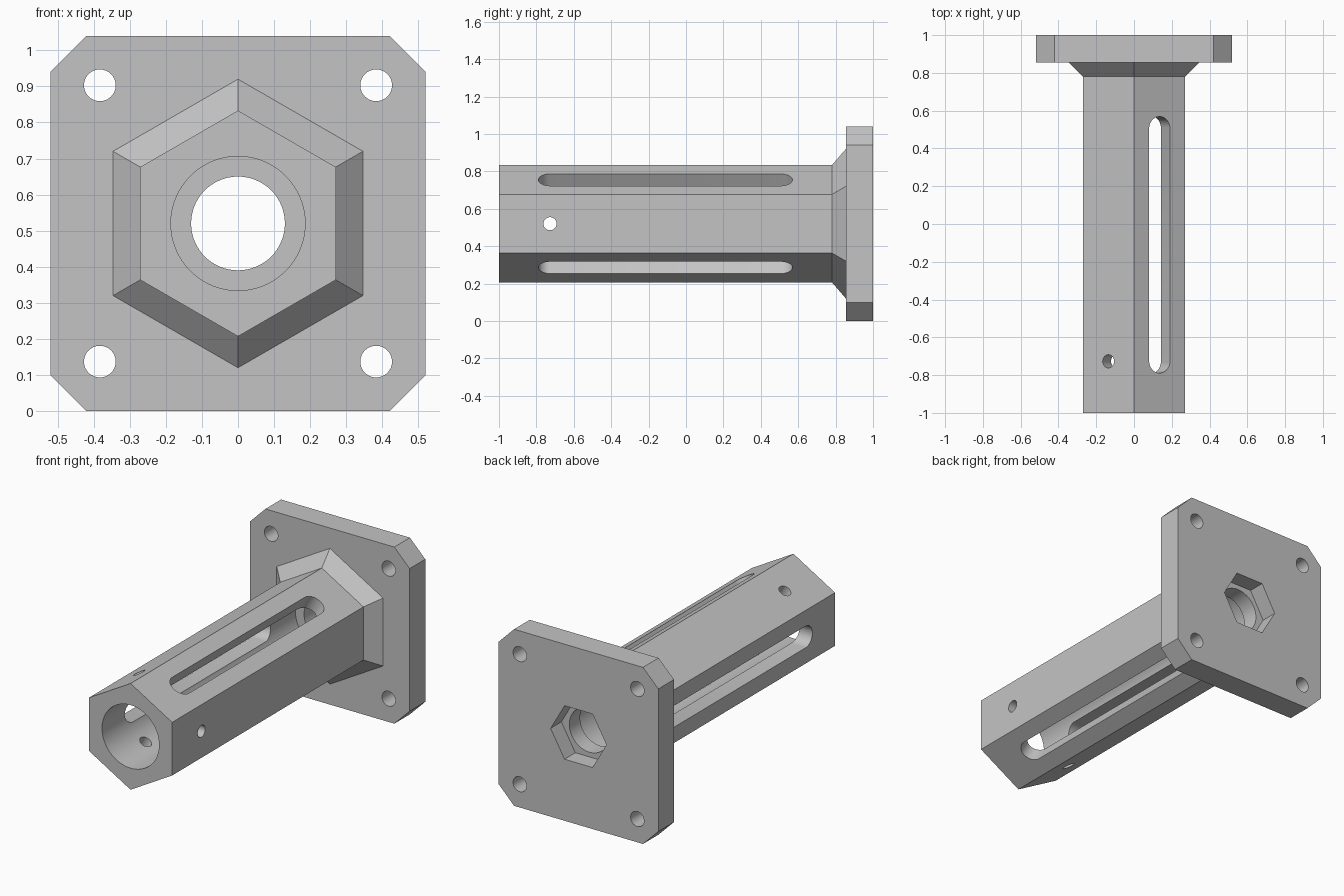
import bpy, bmesh
from math import cos, sin, pi, radians
from mathutils import Vector

if "Cube" in bpy.data.objects:
    bpy.data.objects.remove(bpy.data.objects["Cube"], do_unlink=True)

MID = 0.52                      # height of the tube axis
AXIS = Vector((0, 0, MID))
Y = Vector((0, 1, 0))

metal = bpy.data.materials.new("plain grey")
metal.use_nodes = True
grey = (0.55, 0.55, 0.55, 1)
metal.diffuse_color = grey
metal.node_tree.nodes["Principled BSDF"].inputs["Base Color"].default_value = grey


def loft(name, rings):
    """Closed solid through a row of equal-sized rings."""
    bm = bmesh.new()
    loops = [[bm.verts.new(p) for p in ring] for ring in rings]
    bm.faces.new(loops[0])
    bm.faces.new(loops[-1])
    for a, b in zip(loops, loops[1:]):
        for i in range(len(a)):
            j = (i + 1) % len(a)
            bm.faces.new((a[i], a[j], b[j], b[i]))
    bmesh.ops.recalc_face_normals(bm, faces=bm.faces)
    mesh = bpy.data.meshes.new(name)
    bm.to_mesh(mesh)
    bm.free()
    mesh.materials.append(metal)
    obj = bpy.data.objects.new(name, mesh)
    bpy.context.scene.collection.objects.link(obj)
    return obj


def ring(radius, y, sides, turn=0.0, x=0.0, z=0.0):
    """Regular polygon facing along y."""
    return [AXIS + Vector((x + radius * cos(turn + 2 * pi * i / sides), y,
                           z + radius * sin(turn + 2 * pi * i / sides)))
            for i in range(sides)]


def rod(name, radius, y0, y1, sides, **kw):
    return loft(name, [ring(radius, y, sides, **kw) for y in (y0, y1)])


def boolean(target, other, operation):
    mod = target.modifiers.new(other.name, 'BOOLEAN')
    mod.operation = operation
    mod.solver = 'EXACT'
    mod.object = other
    bpy.context.view_layer.objects.active = target
    bpy.ops.object.modifier_apply(modifier=mod.name)
    bpy.data.objects.remove(other, do_unlink=True)


def face_cutter(name, angle, radius, y0, y1):
    """Stadium (or round) cutter running from the axis out through one hex face."""
    n = Vector((cos(angle), 0, sin(angle)))
    t = Vector((-sin(angle), 0, cos(angle)))
    outline = []
    for k in range(32):
        a = 2 * pi * (k + 0.5) / 32
        end = y1 if sin(a) > 0 else y0
        outline.append(t * radius * cos(a) + Y * (end + radius * sin(a)))
    return loft(name, [[AXIS + n * d + p for p in outline] for d in (0.02, 0.5)])


# Hexagonal tube with flared foot
tube = loft("flanged_hex_tube", [ring(r, y, 6, turn=pi / 2) for r, y in
                                 ((0.313, -1), (0.313, 0.78), (0.4, 0.855), (0.4, 0.9))])

# Square flange with clipped corners
H, C = 0.52, 0.42
corners = [(H, -C), (H, C), (C, H), (-C, H), (-H, C), (-H, -C), (-C, -H), (C, -H)]
flange = loft("flange", [[AXIS + Vector((x, y, z)) for x, z in corners]
                         for y in (0.855, 1)])
boolean(tube, flange, 'UNION')

# Main bore, narrow through hole and hexagonal recess in the back
boolean(tube, rod("bore", 0.186, -1.1, 0.8, 64), 'DIFFERENCE')
boolean(tube, rod("through_hole", 0.13, 0.7, 1.1, 64), 'DIFFERENCE')
boolean(tube, rod("hex_recess", 0.182, 0.9, 1.1, 6), 'DIFFERENCE')

# Bolt holes
for sx in (-1, 1):
    for sz in (-1, 1):
        boolean(tube, rod("bolt_hole", 0.044, 0.7, 1.1, 32,
                          x=sx * 0.383, z=sz * 0.383), 'DIFFERENCE')

# Long slots and pin holes on alternating faces
for turn in (0, 120, 240):
    boolean(tube, face_cutter("slot", radians(turn + 60), 0.064, -0.725, 0.505), 'DIFFERENCE')
    boolean(tube, face_cutter("pin_hole", radians(turn), 0.035, -0.727, -0.727), 'DIFFERENCE')

# Smooth bores, crisp edges
bpy.ops.object.select_all(action='DESELECT')
tube.select_set(True)
bpy.context.view_layer.objects.active = tube
bpy.ops.object.shade_smooth_by_angle(angle=radians(30))
